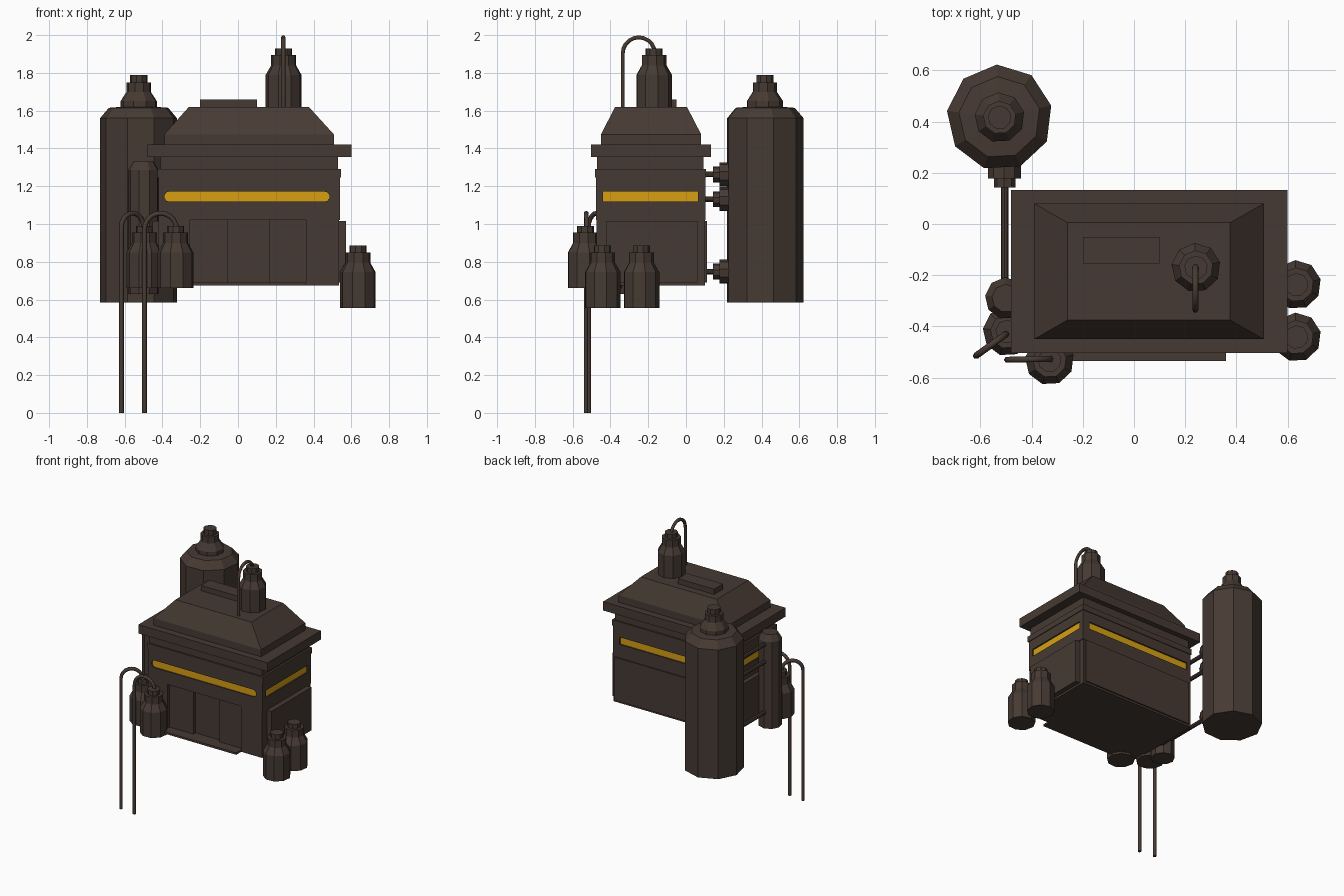
import bpy, bmesh, math
from mathutils import Vector, Matrix

if "Cube" in bpy.data.objects:
    bpy.data.objects.remove(bpy.data.objects["Cube"])


def material(name, color):
    m = bpy.data.materials.new(name)
    m.diffuse_color = (*color, 1)
    m.use_nodes = True
    m.node_tree.nodes["Principled BSDF"].inputs["Base Color"].default_value = m.diffuse_color
    return m


BROWN = material("dark_brown", (0.062, 0.042, 0.033))
AMBER = material("amber_glow", (0.68, 0.35, 0.007))


def finish(name, bm, mat=BROWN):
    bmesh.ops.recalc_face_normals(bm, faces=bm.faces[:])
    me = bpy.data.meshes.new(name)
    bm.to_mesh(me)
    bm.free()
    me.materials.append(mat)
    ob = bpy.data.objects.new(name, me)
    bpy.context.collection.objects.link(ob)
    return ob


def box(name, x, y, z, mat=BROWN):
    bm = bmesh.new()
    bmesh.ops.create_cube(bm, size=1)
    for v in bm.verts:
        v.co = [(a[0] + a[1]) / 2 + c * (a[1] - a[0]) for a, c in zip((x, y, z), v.co)]
    return finish(name, bm, mat)


def capsule(name, x, y, z, mat=BROWN):
    """Slot shape with rounded ends in the xz plane, extruded along y."""
    r, zc = (z[1] - z[0]) / 2, (z[0] + z[1]) / 2
    bm = bmesh.new()
    ring = []
    for cx, start in ((x[1] - r, -90), (x[0] + r, 90)):
        for i in range(6):
            a = math.radians(start + 36 * i)
            ring.append(bm.verts.new((cx + r * math.cos(a), y[0], zc + r * math.sin(a))))
    f = bm.faces.new(ring)
    ex = bmesh.ops.extrude_face_region(bm, geom=[f])["geom"]
    for v in ex:
        if isinstance(v, bmesh.types.BMVert):
            v.co.y = y[1]
    return finish(name, bm, mat)


def lathe(name, profile, loc, n=9, phase=13, rot=None):
    """Closed low-poly solid of revolution from (radius, height) pairs."""
    bm = bmesh.new()
    rings = []
    for r, h in profile:
        rings.append([bm.verts.new((r * math.cos(math.radians(phase) + 2 * math.pi * i / n),
                                    r * math.sin(math.radians(phase) + 2 * math.pi * i / n), h))
                      for i in range(n)])
    for a, b in zip(rings, rings[1:]):
        for i in range(n):
            bm.faces.new((a[i], a[(i + 1) % n], b[(i + 1) % n], b[i]))
    bm.faces.new(rings[0])
    bm.faces.new(rings[-1])
    if rot:
        bmesh.ops.transform(bm, matrix=rot, verts=bm.verts[:])
    bmesh.ops.translate(bm, vec=loc, verts=bm.verts[:])
    return finish(name, bm)


def hook_pipe(name, foot, end, z0, top, end_z, r=0.013):
    """Pipe that rises from foot, bends over in a half circle and drops to end."""
    a, b = Vector((*foot, 0)), Vector((*end, 0))
    rad = (b - a).length / 2
    zc = top - r - rad
    pts = [a + Vector((0, 0, z0))]
    for i in range(11):
        t = math.pi * i / 10
        pts.append((a + b) / 2 + (a - b) / 2 * math.cos(t) + Vector((0, 0, zc + rad * math.sin(t))))
    pts.append(b + Vector((0, 0, end_z)))
    cu = bpy.data.curves.new(name, "CURVE")
    cu.dimensions = "3D"
    cu.bevel_depth, cu.bevel_resolution, cu.use_fill_caps = r, 1, True
    sp = cu.splines.new("POLY")
    sp.points.add(len(pts) - 1)
    for p, c in zip(sp.points, pts):
        p.co = (*c, 1)
    cu.materials.append(BROWN)
    ob = bpy.data.objects.new(name, cu)
    bpy.context.collection.objects.link(ob)
    bpy.ops.object.select_all(action="DESELECT")
    ob.select_set(True)
    bpy.context.view_layer.objects.active = ob
    bpy.ops.object.convert(target="MESH")


# Lower cabin with a recessed front door bay
box("lower_core", (-0.42, 0.535), (-0.43, 0.10), (0.675, 1.02))
box("front_corner_left", (-0.42, -0.255), (-0.475, -0.43), (0.675, 1.02))
box("front_corner_right", (0.36, 0.535), (-0.475, -0.43), (0.675, 1.02))
box("door_leaf_left", (-0.255, -0.055), (-0.455, -0.43), (0.675, 1.02))
box("door_leaf_right", (0.165, 0.36), (-0.455, -0.43), (0.675, 1.02))
box("door_step", (-0.255, 0.36), (-0.535, -0.43), (0.675, 0.69))
box("side_plate_right", (0.535, 0.572), (-0.42, 0.06), (0.69, 1.015))
box("side_plate_left", (-0.452, -0.42), (-0.42, 0.06), (0.69, 1.015))
box("back_plate", (-0.40, 0.52), (0.10, 0.11), (0.69, 1.015))

# Upper cabin with glowing window slots on all four sides
upper = box("upper_cabin", (-0.42, 0.54), (-0.477, 0.102), (1.02, 1.247))
WX, WY, WZ = (-0.39, 0.485), (-0.44, 0.063), (1.118, 1.172)
cutters = [capsule("cut_front", WX, (-0.50, -0.462), WZ),
           box("cut_back", WX, (0.085, 0.13), WZ),
           box("cut_right", (0.525, 0.56), WY, WZ),
           box("cut_left", (-0.44, -0.405), WY, WZ)]
for c in cutters:
    m = upper.modifiers.new(c.name, "BOOLEAN")
    m.object, m.operation, m.solver = c, "DIFFERENCE", "EXACT"
bpy.context.view_layer.objects.active = upper
for c in cutters:
    bpy.ops.object.modifier_apply(modifier=c.name)
    bpy.data.objects.remove(c)
capsule("front_window", WX, (-0.468, -0.460), WZ, AMBER)
box("back_window", WX, (0.084, 0.091), WZ, AMBER)
box("right_window", (0.523, 0.530), WY, WZ, AMBER)
box("left_window", (-0.411, -0.404), WY, WZ, AMBER)
box("upper_ledge", (-0.425, 0.545), (-0.482, 0.107), (1.247, 1.29))
box("neck", (-0.41, 0.53), (-0.47, 0.093), (1.29, 1.355))

# Roof slab, sloped roof and hatch
box("roof_slab", (-0.48, 0.60), (-0.503, 0.132), (1.355, 1.422))
box("roof_skirt", (-0.39, 0.507), (-0.45, 0.08), (1.422, 1.475))
roof = box("roof_slope", (-0.39, 0.507), (-0.45, 0.08), (1.475, 1.62))
for v in roof.data.vertices:
    if v.co.z > 1.6:
        v.co.x = -0.26 if v.co.x < 0 else 0.375
        v.co.y = -0.375 if v.co.y < -0.2 else 0.005
box("roof_hatch", (-0.20, 0.10), (-0.155, -0.05), (1.62, 1.66))

# Large rear tank
lathe("large_tank", [(0.207, 0.585), (0.207, 1.56), (0.16, 1.615), (0.098, 1.62), (0.098, 1.65),
                     (0.065, 1.70), (0.065, 1.75), (0.046, 1.75), (0.046, 1.79)],
      (-0.525, 0.416, 0))

# Tall slim tank on the left, joined to the large tank by three flanged pipes
lathe("slim_tank", [(0.082, 0.63), (0.082, 1.285), (0.055, 1.33)], (-0.50, -0.29, 0))
toward_front = Matrix.Rotation(math.radians(90), 4, "X")
for i, z in enumerate((1.262, 1.13, 0.748)):
    lathe(f"link_pipe_{i}", [(0.065, -0.03), (0.065, 0.035), (0.043, 0.035), (0.043, 0.07),
                             (0.015, 0.07), (0.015, 0.48)],
          (-0.505, 0.212, z), rot=toward_front)

# Small capped canisters
CAN = [(0.096, 0), (0.096, 0.19), (0.067, 0.24), (0.067, 0.295), (0.046, 0.295), (0.046, 0.33)]
for name, loc in {"roof_canister": (0.242, -0.17, 1.60),
                  "right_canister_front": (0.635, -0.442, 0.555),
                  "right_canister_back": (0.635, -0.237, 0.555),
                  "left_canister_front": (-0.33, -0.533, 0.66),
                  "left_canister_back": (-0.495, -0.42, 0.66)}.items():
    lathe(name, CAN, loc)

# Bent pipes from the canisters
hook_pipe("roof_pipe", (0.24, -0.335), (0.24, -0.165), 1.61, 2.0, 1.88, 0.012)
hook_pipe("ground_pipe_left", (-0.617, -0.515), (-0.50, -0.43), 0, 1.07, 0.95)
hook_pipe("ground_pipe_right", (-0.495, -0.53), (-0.325, -0.527), 0, 1.07, 0.95)
